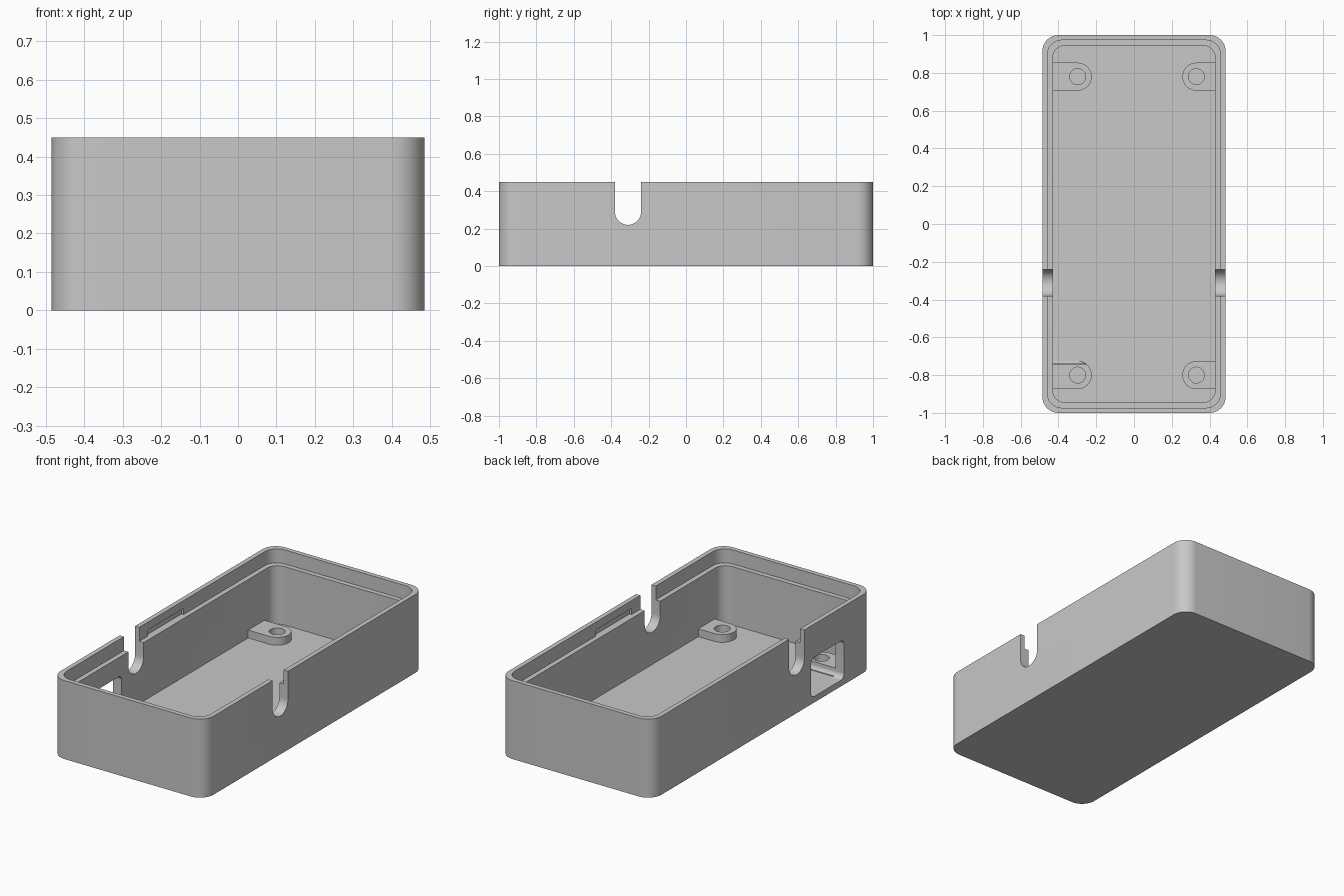
import bpy, bmesh, math
from mathutils import Vector

cube = bpy.data.objects.get("Cube")
if cube:
    bpy.data.objects.remove(cube)

# Main dimensions
HALF_X, HALF_Y, HEIGHT = 0.485, 1.0, 0.45
WALL, LIP = 0.055, 0.027
FLOOR, LEDGE, BOSS_TOP = 0.035, 0.37, 0.08

plastic = bpy.data.materials.new("grey_plastic")
plastic.use_nodes = True
COLOUR = (0.58, 0.58, 0.58, 1)
plastic.diffuse_color = COLOUR
plastic.node_tree.nodes["Principled BSDF"].inputs["Base Color"].default_value = COLOUR


def outline(u0, u1, v0, v1, radii, steps=12):
    """Rectangle with one radius per corner: ++, -+, --, +-."""
    pts = []
    corners = [(u1, v1, -1, -1), (u0, v1, 1, -1), (u0, v0, 1, 1), (u1, v0, -1, 1)]
    for i, (u, v, su, sv) in enumerate(corners):
        r = radii[i]
        if r == 0:
            pts.append((u, v))
            continue
        for k in range(steps + 1):
            a = math.pi / 2 * (i + k / steps)
            pts.append((u + su * r + r * math.cos(a), v + sv * r + r * math.sin(a)))
    # Drop points that coincide where two arcs meet
    return [p for i, p in enumerate(pts) if math.dist(p, pts[i - 1]) > 1e-5]


def prism(name, pts, lo, hi, axis="z"):
    """Extrude an outline along z (outline in xy) or x (outline in yz)."""
    bm = bmesh.new()

    def place(p, w):
        return Vector((p[0], p[1], w)) if axis == "z" else Vector((w, p[0], p[1]))

    face = bm.faces.new([bm.verts.new(place(p, lo)) for p in pts])
    moved = bmesh.ops.extrude_face_region(bm, geom=[face])["geom"]
    bmesh.ops.translate(bm, vec=place((0, 0), hi - lo),
                        verts=[g for g in moved if isinstance(g, bmesh.types.BMVert)])
    bmesh.ops.recalc_face_normals(bm, faces=bm.faces)
    mesh = bpy.data.meshes.new(name)
    bm.to_mesh(mesh)
    bm.free()
    obj = bpy.data.objects.new(name, mesh)
    bpy.context.collection.objects.link(obj)
    mesh.materials.append(plastic)
    return obj


def shell(name, inset, radius, lo, hi):
    x, y = HALF_X - inset, HALF_Y - inset
    return prism(name, outline(-x, x, -y, y, [radius] * 4), lo, hi)


def cut(obj, cutters):
    """Subtract the cutters and bake the result into the mesh."""
    for c in cutters:
        mod = obj.modifiers.new("cut", "BOOLEAN")
        mod.operation, mod.solver, mod.object = "DIFFERENCE", "EXACT", c
    bpy.context.view_layer.update()
    graph = bpy.context.evaluated_depsgraph_get()
    baked = bpy.data.meshes.new_from_object(obj.evaluated_get(graph))
    obj.modifiers.clear()
    obj.data = baked


def smooth(obj):
    bpy.ops.object.select_all(action="DESELECT")
    obj.select_set(True)
    bpy.context.view_layer.objects.active = obj
    bpy.ops.object.shade_smooth_by_angle(angle=math.radians(30))


# Cutters: cavity, lid recess, cable slots, side window, snap grooves
cavity = shell("cavity_cutter", WALL, 0.065, FLOOR, 0.6)
recess = shell("lid_recess_cutter", LIP, 0.075, LEDGE, 0.6)
slots = prism("cable_slot_cutter", outline(-0.38, -0.24, 0.22, 0.7, [0, 0, 0.07, 0.07]),
              -0.6, 0.6, "x")
window = prism("window_cutter", outline(-0.74, -0.44, FLOOR, 0.26, [0.03] * 4),
               -0.6, -0.2, "x")
groove_x = HALF_X - LIP + 0.013
grooves = prism("snap_groove_cutter", outline(-0.16, 0.16, LEDGE, 0.405, [0] * 4),
                -groove_x, groove_x, "x")
cutters = [cavity, recess, slots, window, grooves]

# Open box
box = shell("enclosure_box", 0, 0.085, 0, HEIGHT)
cut(box, cutters)
smooth(box)

# Screw bosses, rounded toward the middle and joined to the side walls
R, HOLE = 0.074, 0.042
for side, x in (("right", -0.298), ("left", 0.33)):
    for end, y in (("front", -0.80), ("back", 0.78)):
        wall_x = math.copysign(0.45, x)
        if x < 0:
            pts = outline(wall_x, x + R, y - R, y + R, [R, 0, 0, R])
        else:
            pts = outline(x - R, wall_x, y - R, y + R, [0, R, R, 0])
        boss = prism(f"screw_boss_{end}_{side}", pts, FLOOR - 0.01, BOSS_TOP)
        hole = prism("screw_hole_cutter",
                     outline(x - HOLE, x + HOLE, y - HOLE, y + HOLE, [HOLE] * 4), 0, 0.2)
        cutters.append(hole)
        cut(boss, [hole, window] if (side, end) == ("right", "front") else [hole])
        smooth(boss)

for c in cutters:
    bpy.data.objects.remove(c)
